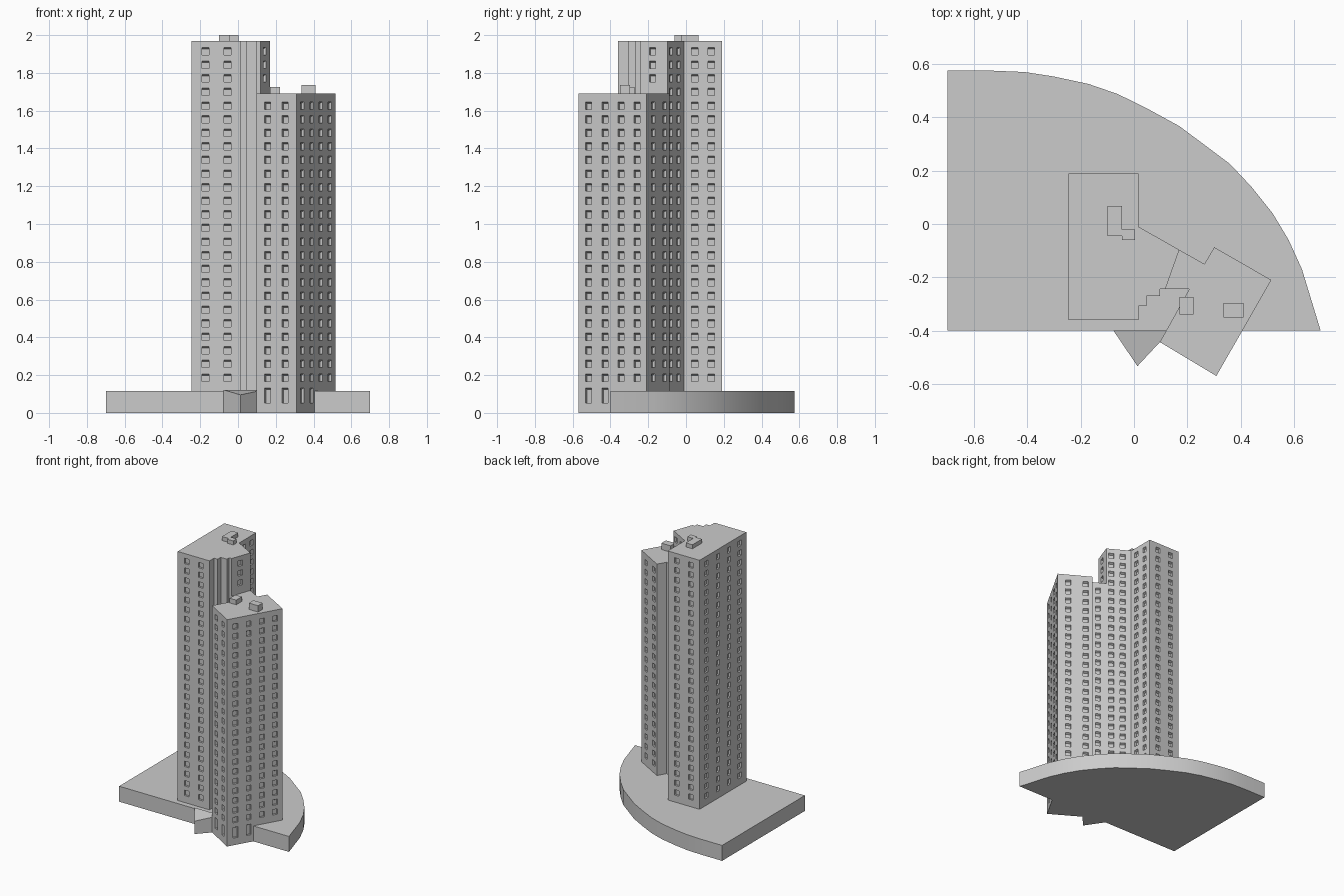
import bpy
import bmesh
from math import radians
from mathutils import Vector

default_cube = bpy.data.objects.get("Cube")
if default_cube:
    bpy.data.objects.remove(default_cube, do_unlink=True)

# One concrete grey for the whole model
concrete = bpy.data.materials.new("concrete_grey")
concrete.use_nodes = True
GREY = (0.6, 0.6, 0.6, 1)
concrete.diffuse_color = GREY
concrete.node_tree.nodes["Principled BSDF"].inputs["Base Color"].default_value = GREY

# Window layout shared by every wall
FLOOR_HEIGHT = 0.072
TOP_ROW = 1.915
FLOORS = 25
HALF_WIDTH = 0.018
HALF_HEIGHT = 0.02
DEPTH = 0.015
HEAD_SLOPE = 0.008
TALL_ROW = (0.053, 0.132)


def finish(name, bm):
    """Turn a bmesh into a named object with the concrete material."""
    bmesh.ops.remove_doubles(bm, verts=bm.verts, dist=0.00001)
    mesh = bpy.data.meshes.new(name)
    bm.to_mesh(mesh)
    bm.free()
    mesh.materials.append(concrete)
    obj = bpy.data.objects.new(name, mesh)
    bpy.context.collection.objects.link(obj)
    return obj


def face(bm, points):
    return bm.faces.new([bm.verts.new(p) for p in points])


def prism(name, outline, bottom, top):
    """Extrude a counter-clockwise plan; top is a function of x and y."""
    bm = bmesh.new()
    low = [Vector((x, y, bottom)) for x, y in outline]
    high = [Vector((x, y, top(x, y))) for x, y in outline]
    face(bm, low[::-1])
    face(bm, high)
    for i in range(len(outline)):
        j = (i + 1) % len(outline)
        face(bm, (low[i], low[j], high[j], high[i]))
    return finish(name, bm)


def box(name, x_range, y_range, bottom, top):
    (x0, x1), (y0, y1) = x_range, y_range
    outline = [(x0, y0), (x1, y0), (x1, y1), (x0, y1)]
    return prism(name, outline, bottom, lambda x, y: top)


def wall(bm, start, end, bottom, top, columns=(), rows=(), tall=()):
    """Wall panel as a grid, where every odd cell is a recessed window."""
    start, end = Vector(start), Vector(end)
    length = (end - start).length
    along = (end - start) / length
    inward = Vector((-along.y, along.x))

    across = [0]
    for fraction in columns:
        centre = fraction * length
        across += [centre - HALF_WIDTH, centre + HALF_WIDTH]
    across.append(length)

    levels = [bottom]
    if tall:
        levels += TALL_ROW
    for z in rows:
        levels += [z - HALF_HEIGHT, z + HALF_HEIGHT]
    levels.append(top)

    def point(u, z, depth=0):
        xy = start + along * u + inward * depth
        return Vector((xy.x, xy.y, z))

    for i, (u0, u1) in enumerate(zip(across, across[1:])):
        for j, (z0, z1) in enumerate(zip(levels, levels[1:])):
            rim = [point(u0, z0), point(u1, z0), point(u1, z1), point(u0, z1)]
            window = i % 2 and j % 2
            if tall and j == 1 and i // 2 not in tall:
                window = False
            if not window:
                face(bm, rim)
                continue
            head = z1 - HEAD_SLOPE
            pane = [point(u0, z0, DEPTH), point(u1, z0, DEPTH),
                    point(u1, head, DEPTH), point(u0, head, DEPTH)]
            face(bm, pane)
            for k in range(4):
                n = (k + 1) % 4
                face(bm, (rim[k], rim[n], pane[n], pane[k]))


def tower(name, outline, bottom, top, first_floor, windows):
    """Tower from a plan; windows maps a wall index to (columns, rows, tall)."""
    rows = [TOP_ROW - FLOOR_HEIGHT * k for k in range(first_floor, FLOORS)][::-1]
    bm = bmesh.new()
    face(bm, [(x, y, top) for x, y in outline])
    face(bm, [(x, y, bottom) for x, y in outline[::-1]])
    for i, start in enumerate(outline):
        end = outline[(i + 1) % len(outline)]
        columns, floors, tall = windows.get(i, ((), 0, ()))
        wall(bm, start, end, bottom, top, columns,
             rows[-floors:] if floors else (), tall)
    return finish(name, bm)


# Podium: straight front and side, curved sweep on the back
sweep = [(0.7, -0.4), (0.63, -0.17), (0.58, -0.06), (0.52, 0.04),
         (0.44, 0.14), (0.36, 0.225), (0.26, 0.3), (0.17, 0.367),
         (0.055, 0.43), (-0.06, 0.487), (-0.17, 0.525), (-0.3, 0.553),
         (-0.41, 0.57), (-0.53, 0.575)]
podium = prism("podium", [(-0.7, -0.4)] + sweep + [(-0.7, 0.575)],
               0, lambda x, y: 0.115)

# Entrance canopy: wedge with a roof sloping down to the front
prism("entrance_wedge",
      [(-0.077, -0.4), (0.013, -0.533), (0.097, -0.443), (0.121, -0.4)],
      0, lambda x, y: 0.122 + 0.2 * (y + 0.4))

# Tall tower with a stepped inner corner
pair = (0.28, 0.72)
four = (0.15, 0.39, 0.63, 0.86)
tall_plan = [(-0.245, -0.36), (0.017, -0.36), (0.017, -0.307),
             (0.047, -0.307), (0.047, -0.27), (0.097, -0.27),
             (0.097, -0.243), (0.118, -0.243), (0.17, -0.097),
             (0.017, -0.01), (0.017, 0.19), (-0.245, 0.19)]
tower("tall_tower", tall_plan, 0.1, 1.97, 0, {
    0: (pair, FLOORS, ()),
    7: ((0.45,), 3, ()),
    8: ((0.2, 0.66), FLOORS, ()),
    9: (pair, FLOORS, ()),
    10: (pair, FLOORS, ()),
    11: (four, FLOORS, ()),
})

# Lower tower, turned, with a link back to the tall one
low_plan = [(0.097, -0.443), (0.309, -0.57), (0.515, -0.21),
            (0.301, -0.087), (0.264, -0.15), (0.17, -0.097),
            (0.118, -0.243), (0.208, -0.243)]
tower("low_tower", low_plan, 0, 1.69, 4, {
    0: (pair, FLOORS - 4, (0, 1)),
    1: (four, FLOORS - 4, (0, 1)),
    2: ((0.3, 0.8), FLOORS - 4, ()),
    4: ((0.45,), FLOORS - 4, ()),
})

# Roof plant rooms
box("tall_roof_room", (-0.1, -0.045), (-0.045, 0.067), 1.96, 2)
box("tall_roof_stair", (-0.045, 0.003), (-0.06, -0.02), 1.96, 2)
box("low_roof_stair", (0.17, 0.223), (-0.34, -0.273), 1.68, 1.725)
box("low_roof_room", (0.335, 0.41), (-0.35, -0.296), 1.68, 1.737)

# Smooth only the curved podium edge
bpy.ops.object.select_all(action="DESELECT")
podium.select_set(True)
bpy.context.view_layer.objects.active = podium
bpy.ops.object.shade_smooth_by_angle(angle=radians(30))
